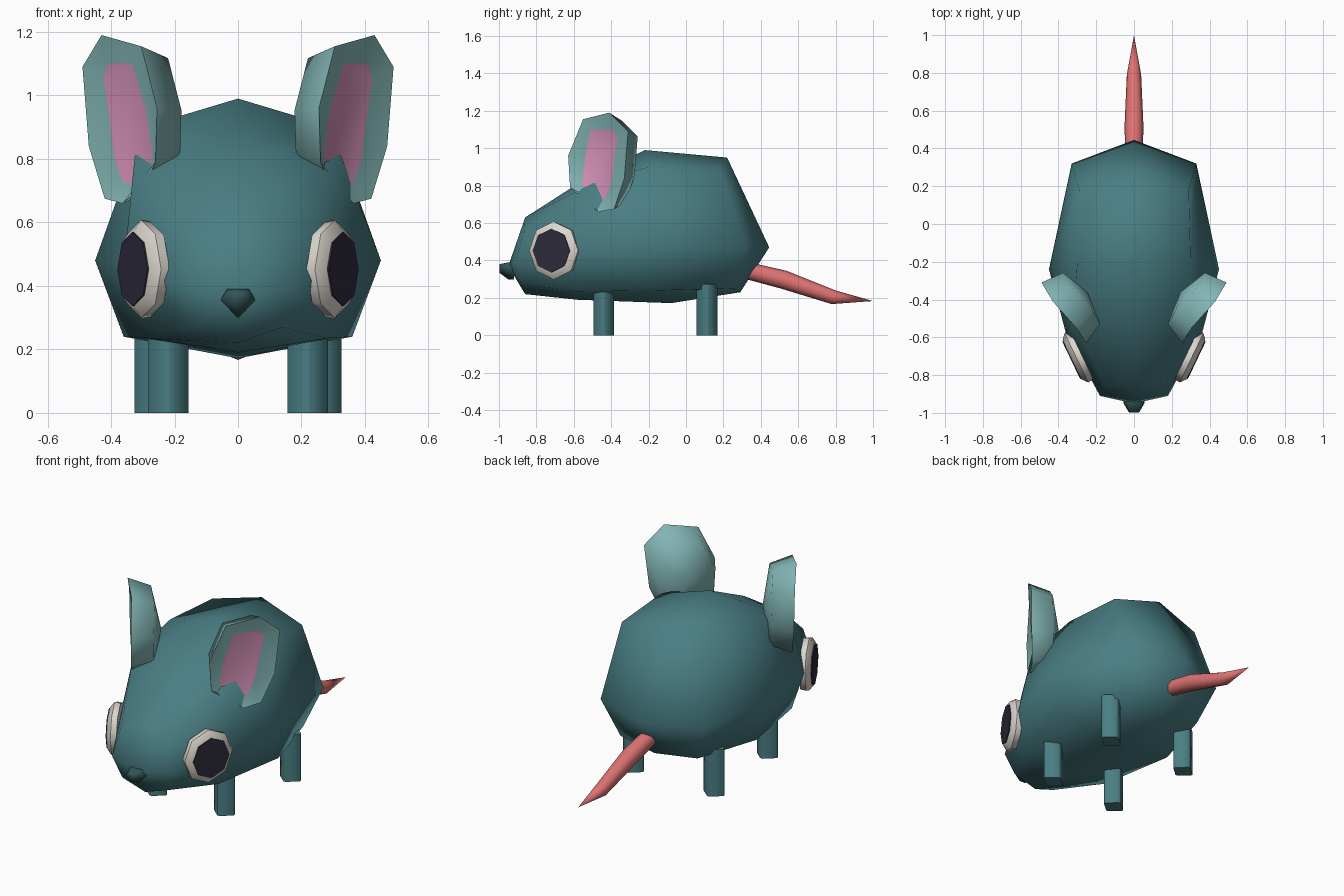
import bpy, bmesh, math
from mathutils import Vector

if "Cube" in bpy.data.objects:
    bpy.data.objects.remove(bpy.data.objects["Cube"])


def material(name, rgb):
    m = bpy.data.materials.new(name)
    lin = [((c / 255 + 0.055) / 1.055) ** 2.4 for c in rgb]
    m.diffuse_color = (*lin, 1)
    m.use_nodes = True
    m.node_tree.nodes["Principled BSDF"].inputs["Base Color"].default_value = m.diffuse_color
    return m


TEAL = material("teal fur", (73, 126, 132))
PALE = material("pale teal ear", (130, 181, 180))
PINK = material("pink inner ear", (214, 146, 184))
RED = material("coral tail", (224, 115, 115))
WHITE = material("eye white", (220, 214, 206))
BLACK = material("dark pupil", (46, 43, 60))
NOSE = material("dark teal nose", (50, 84, 86))


def loft(name, rings, mats, mirror=1, angle=50, last_cap=0):
    """Skin a list of equal closed rings; a one-point ring becomes a pole."""
    bm = bmesh.new()
    loops = [[bm.verts.new((p[0] * mirror, p[1], p[2])) for p in r] for r in rings]
    for a, b in zip(loops, loops[1:]):
        n = max(len(a), len(b))
        for i in range(n):
            j = (i + 1) % n
            if len(a) == 1:
                bm.faces.new((a[0], b[i], b[j]))
            elif len(b) == 1:
                bm.faces.new((a[i], a[j], b[0]))
            else:
                bm.faces.new((a[i], a[j], b[j], b[i]))
    if len(loops[0]) > 2:
        bm.faces.new(loops[0])
    if len(loops[-1]) > 2:
        bm.faces.new(loops[-1]).material_index = last_cap
    bmesh.ops.recalc_face_normals(bm, faces=bm.faces)
    me = bpy.data.meshes.new(name)
    bm.to_mesh(me)
    bm.free()
    for m in mats:
        me.materials.append(m)
    ob = bpy.data.objects.new(name, me)
    bpy.context.collection.objects.link(ob)
    bpy.ops.object.select_all(action='DESELECT')
    ob.select_set(True)
    bpy.context.view_layer.objects.active = ob
    bpy.ops.object.shade_smooth_by_angle(angle=math.radians(angle))
    return ob


# Body: octagonal sections from snout to rump, given as right halves top to bottom
halves = [
    [(0, -.86, .63), (.155, -.865, .56), (.18, -.91, .40), (.14, -.87, .27), (0, -.86, .22)],
    [(0, -.54, .835), (.325, -.50, .81), (.36, -.58, .46), (.28, -.58, .235), (0, -.58, .19)],
    [(0, -.22, .99), (.30, -.20, .90), (.45, -.24, .48), (.36, -.14, .24), (0, -.08, .172)],
    [(0, .22, .95), (.29, .18, .88), (.33, .32, .47), (.25, .25, .25), (0, .29, .23)],
]
sections = [h + [(-x, y, z) for x, y, z in reversed(h[1:-1])] for h in halves]
loft("body", [[(0, -.95, .37)]] + sections + [[(0, .445, .47)]], [TEAL], angle=75)

# Nose
nose = [(-.035, .39), (.035, .39), (.055, .355), (0, .298), (-.055, .355)]
loft("nose", [[(x, -.92, z) for x, z in nose],
              [(x, -.95, z) for x, z in nose],
              [(x * .5, -.997, .37 + (z - .37) * .5) for x, z in nose]], [NOSE], angle=80)

# Tail: tapering tube bending downward
path = [(.33, .345, .046), (.52, .298, .05), (.79, .203, .038)]
tail = []
for y, z, r in path:
    ring = []
    for i in range(8):
        a = math.tau * i / 8
        ring.append((r * math.cos(a), y + .3 * r * math.sin(a), z + .95 * r * math.sin(a)))
    tail.append(ring)
loft("tail", tail + [[(0, 1.0, .183)]], [RED])


# Scale a ring about a centre, then push it along a direction
def shrink(ring, centre, factor, push):
    return [centre + (Vector(p) - centre) * factor + push for p in ring]


ear_rim = [(.43, -.41, 1.19), (.305, -.55, 1.155), (.255, -.63, .96), (.26, -.62, .79),
           (.365, -.47, .66), (.42, -.385, .675), (.47, -.33, .84), (.49, -.31, 1.09)]
ear_floor = [(.42, -.40, 1.10), (.345, -.52, 1.10), (.30, -.55, .95), (.28, -.565, .81),
             (.30, -.52, .72), (.375, -.445, .725), (.40, -.41, .80), (.435, -.375, 1.06)]
ear_mid = Vector((.37, -.46, .92))
ear_out = Vector((.78, -.62, 0))

eye_mid = Vector((.303, -.707, .453))
eye_out = Vector((.90, -.43, 0))
eye_side = Vector((.43, .90, 0))


def eye_ring(radius, depth):
    c = eye_mid + eye_out * depth
    return [c + eye_side * (radius * .94 * math.cos(math.tau * i / 8))
            + Vector((0, 0, radius * math.sin(math.tau * i / 8))) for i in range(8)]


for s, side in ((1, "right"), (-1, "left")):
    # Ear: domed back, rim, then a slightly recessed pink floor
    loft(side + "_ear", [
        [ear_mid - ear_out * .16],
        shrink(ear_rim, ear_mid, .84, -ear_out * .122),
        ear_rim,
        shrink(ear_floor, ear_mid, 1, -ear_out * .015)],
        [PALE, PINK], s, 78, 1)

    # Eye: bevelled white disc with a thin pupil plate
    loft(side + "_eye", [eye_ring(.15, -.03), eye_ring(.155, .002), eye_ring(.122, .028)],
         [WHITE], s, 50)
    loft(side + "_pupil", [eye_ring(.117, .026), eye_ring(.117, .033)], [BLACK], s, 30)

    # Legs: square posts turned corner-forward, with small chamfers
    for part, cx, cy in (("front", .22, -.44), ("rear", .262, .113)):
        w, c = .058, .007
        corners = [(w, c), (c, w), (-c, w), (-w, c), (-w, -c), (-c, -w), (c, -w), (w, -c)]
        loft(side + "_" + part + "_leg",
             [[(cx + x * 1.1, cy + y * .96, z) for x, y in corners] for z in (0, .275)],
             [TEAL], s)
